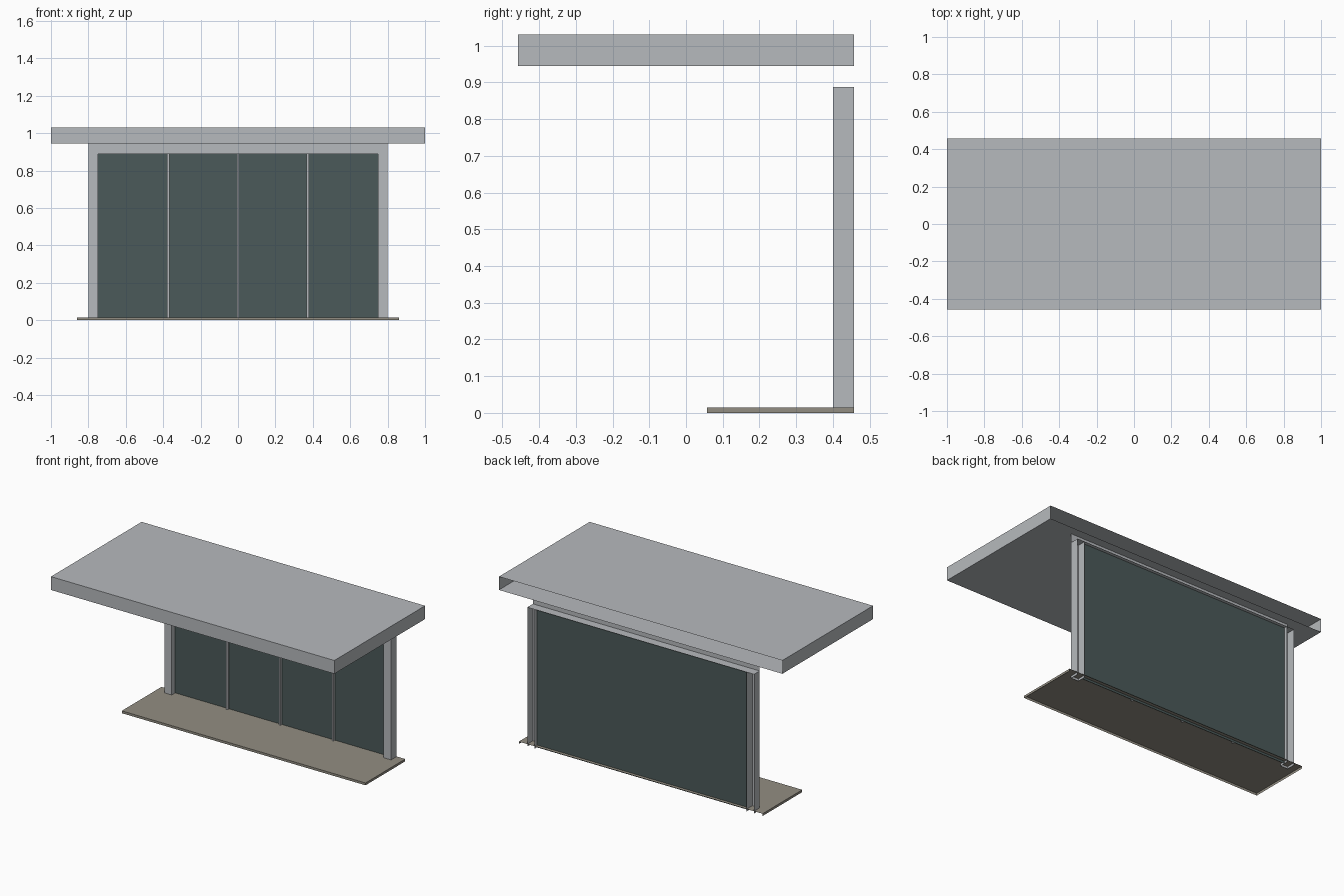
import bpy
import bmesh

cube = bpy.data.objects.get("Cube")
if cube:
    bpy.data.objects.remove(cube, do_unlink=True)


def material(name, rgb):
    mat = bpy.data.materials.new(name)
    mat.use_nodes = True
    mat.diffuse_color = (*rgb, 1)
    mat.node_tree.nodes["Principled BSDF"].inputs["Base Color"].default_value = (*rgb, 1)
    return mat


GREY = material("light_grey", (0.47, 0.49, 0.51))
GLASS = material("dark_green_glass", (0.07, 0.102, 0.1))
STONE = material("warm_stone", (0.29, 0.27, 0.225))

AXES = {"left": (0, 1), "right": (0, -1), "back": (1, 1),
        "front": (1, -1), "top": (2, 1), "bottom": (2, -1)}


def shell(name, xs, ys, zs, mat, keep=tuple(AXES)):
    """Box from extents, keeping only the named sides."""
    bm = bmesh.new()
    bmesh.ops.create_cube(bm, size=1)
    wanted = [AXES[k] for k in keep]
    bm.normal_update()
    drop = []
    for f in bm.faces:
        axis = max(range(3), key=lambda i: abs(f.normal[i]))
        if (axis, 1 if f.normal[axis] > 0 else -1) not in wanted:
            drop.append(f)
    bmesh.ops.delete(bm, geom=drop, context="FACES")
    for v in bm.verts:
        v.co = [lo + (c + 0.5) * (hi - lo) for c, (lo, hi) in zip(v.co, (xs, ys, zs))]
    mesh = bpy.data.meshes.new(name)
    bm.to_mesh(mesh)
    bm.free()
    mesh.materials.append(mat)
    obj = bpy.data.objects.new(name, mesh)
    bpy.context.scene.collection.objects.link(obj)
    return obj


FRONT_Y, GLASS_Y, BACK_Y = 0.40, 0.435, 0.457
WALL_TOP, ROOF_LOW, ROOF_TOP = 0.888, 0.945, 1.03

# Roof canopy, hollow and open at the back
shell("roof", (-1, 1), (-BACK_Y, BACK_Y), (ROOF_LOW, ROOF_TOP), GREY,
      ("left", "right", "front", "top", "bottom"))

# Floor slab, open below and at the back
shell("floor_slab", (-0.86, 0.86), (0.057, BACK_Y), (0, 0.015), STONE,
      ("left", "right", "front", "top"))

# Channel posts on both sides, open at the back
for side, xs in (("right", (-0.8, -0.748)), ("left", (0.748, 0.8))):
    shell(side + "_post", xs, (FRONT_Y, BACK_Y), (0, WALL_TOP), GREY,
          ("left", "right", "front"))

# Wall head: flat cap with an upright lintel plate up to the roof
shell("wall_cap", (-0.8, 0.8), (FRONT_Y, BACK_Y), (0, WALL_TOP), GREY, ("top",))
shell("lintel_plate", (-0.8, 0.8), (FRONT_Y, BACK_Y), (WALL_TOP, ROOF_LOW), GREY, ("front",))

# Glass wall and its slim mullions
shell("glass_wall", (-0.748, 0.748), (GLASS_Y, BACK_Y), (0, WALL_TOP), GLASS, ("front",))
for i in (-1, 0, 1):
    x = i * 0.373
    shell(f"mullion_{i + 2}", (x - 0.006, x + 0.006), (GLASS_Y - 0.014, GLASS_Y),
          (0, WALL_TOP), GREY, ("left", "right", "front"))
